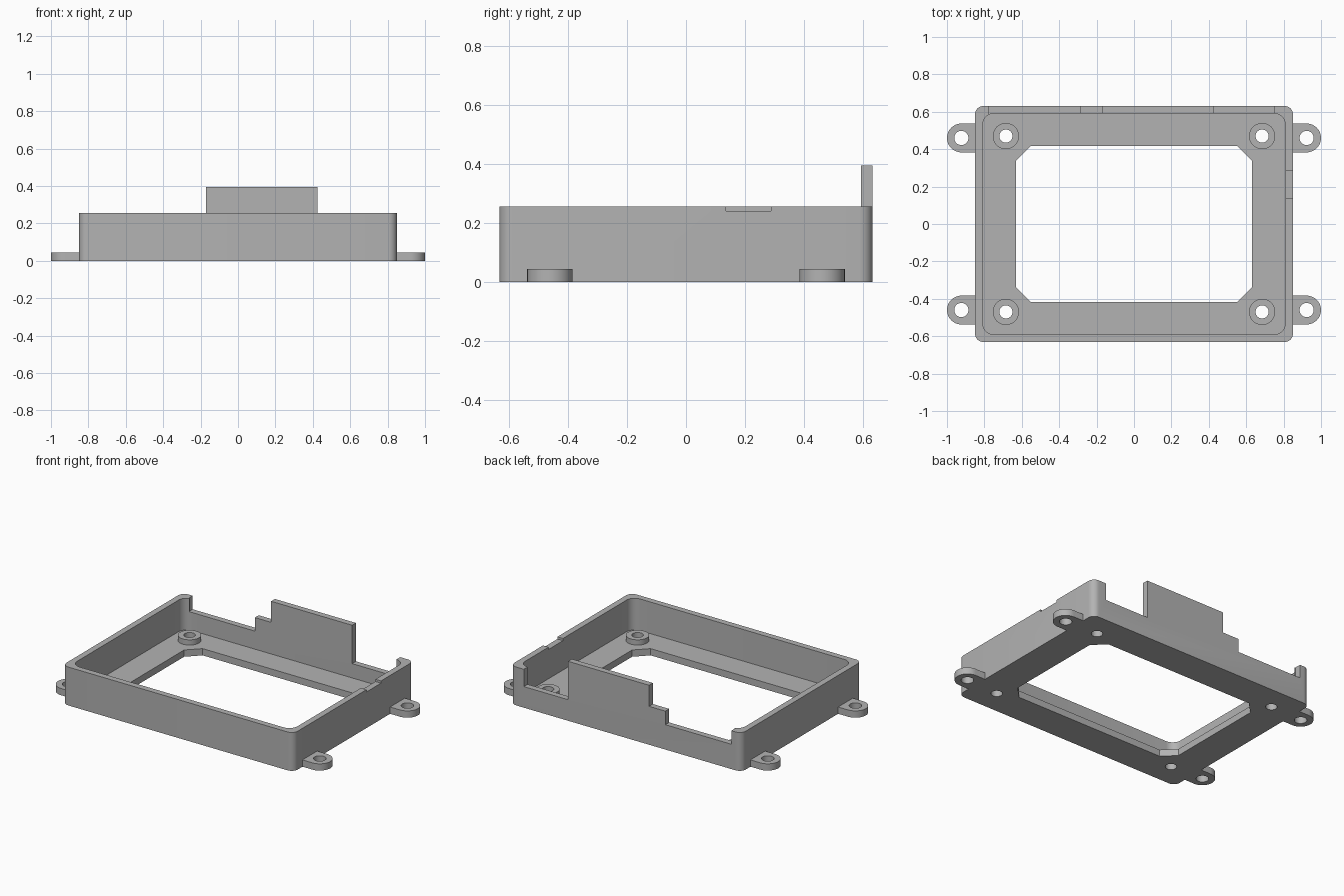
import bpy
import bmesh
import math

if "Cube" in bpy.data.objects:
    bpy.data.objects.remove(bpy.data.objects["Cube"], do_unlink=True)

grey = bpy.data.materials.new("plain grey")
grey.use_nodes = True
COLOUR = (0.45, 0.45, 0.45, 1)
grey.diffuse_color = COLOUR
grey.node_tree.nodes["Principled BSDF"].inputs["Base Color"].default_value = COLOUR


def prism(name, outline, z0, z1):
    """Extrude a closed outline from z0 to z1."""
    bm = bmesh.new()
    base = bm.faces.new([bm.verts.new((x, y, z0)) for x, y in outline])
    top = bmesh.ops.extrude_face_region(bm, geom=[base])["geom"]
    verts = [v for v in top if isinstance(v, bmesh.types.BMVert)]
    bmesh.ops.translate(bm, verts=verts, vec=(0, 0, z1 - z0))
    bmesh.ops.recalc_face_normals(bm, faces=bm.faces)
    mesh = bpy.data.meshes.new(name)
    bm.to_mesh(mesh)
    bm.free()
    mesh.materials.append(grey)
    obj = bpy.data.objects.new(name, mesh)
    bpy.context.collection.objects.link(obj)
    return obj


def arc(cx, cy, r, start, end, steps):
    angles = [math.radians(start + (end - start) * i / steps) for i in range(steps + 1)]
    return [(cx + r * math.cos(a), cy + r * math.sin(a)) for a in angles]


def circle(cx, cy, r):
    return arc(cx, cy, r, 0, 360, 40)[:-1]


def rounded(hx, hy, r, steps=8):
    """Rectangle with rounded corners, or chamfered ones when steps is 1."""
    points = []
    for i, (sx, sy) in enumerate([(1, 1), (-1, 1), (-1, -1), (1, -1)]):
        points += arc(sx * (hx - r), sy * (hy - r), r, 90 * i, 90 * i + 90, steps)
    return points


def rect(x0, x1, y0, y1):
    return [(x0, y0), (x1, y0), (x1, y1), (x0, y1)]


def cut(obj, outline, z0, z1):
    cutter = prism("cutter", outline, z0, z1)
    cutter.hide_render = True
    mod = obj.modifiers.new("cut", "BOOLEAN")
    mod.operation = "DIFFERENCE"
    mod.solver = "EXACT"
    mod.object = cutter
    bpy.context.view_layer.objects.active = obj
    bpy.ops.object.modifier_apply(modifier=mod.name)
    bpy.data.objects.remove(cutter, do_unlink=True)


HX, HY = 0.85, 0.631
INNER_Y = 0.591
WALL_TOP, FLOOR_TOP = 0.255, 0.045
CORNERS = [(sx, sy) for sx in (-1, 1) for sy in (-1, 1)]

# Open tray with a chamfered window through the floor
tray = prism("tray", rounded(HX, HY, 0.045), 0, WALL_TOP)
cut(tray, rounded(0.809, INNER_Y, 0.06), FLOOR_TOP, 0.5)
cut(tray, rounded(0.632, 0.417, 0.08, 1), -0.1, 0.2)

# Back wall openings and the shallow side notch
cut(tray, rect(-0.775, -0.29, INNER_Y - 0.003, 0.7), 0.165, 0.5)
cut(tray, rect(0.425, 0.75, INNER_Y - 0.003, 0.7), 0.14, 0.5)
cut(tray, rect(0.8, 0.9, 0.136, 0.287), 0.24, 0.5)

# Screw holes through the floor
for sx, sy in CORNERS:
    cut(tray, circle(sx * 0.685, sy * 0.47, 0.035), -0.1, 0.2)
parts = [tray]

# Raised plate on the back wall
parts.append(prism("back_plate", rect(-0.17, 0.425, INNER_Y, HY), WALL_TOP, 0.395))

# Screw bosses and outer mounting tabs at each corner
for sx, sy in CORNERS:
    place = ("back" if sy > 0 else "front") + ("_left" if sx > 0 else "_right")

    boss = prism(place + "_boss", circle(sx * 0.685, sy * 0.47, 0.07), FLOOR_TOP, 0.08)
    cut(boss, circle(sx * 0.685, sy * 0.47, 0.035), 0, 0.2)

    ty, r = sy * 0.46, 0.077
    outline = [(0.83, ty - r)] + arc(0.923, ty, r, -90, 90, 24) + [(0.83, ty + r)]
    tab = prism(place + "_tab", [(sx * x, y) for x, y in outline], 0, FLOOR_TOP)
    cut(tab, circle(sx * 0.923, ty, 0.038), -0.1, 0.2)
    parts += [boss, tab]

# Smooth the round walls and keep the edges crisp
bpy.ops.object.select_all(action="DESELECT")
for obj in parts:
    obj.select_set(True)
bpy.context.view_layer.objects.active = tray
bpy.ops.object.shade_smooth_by_angle(angle=math.radians(30))
